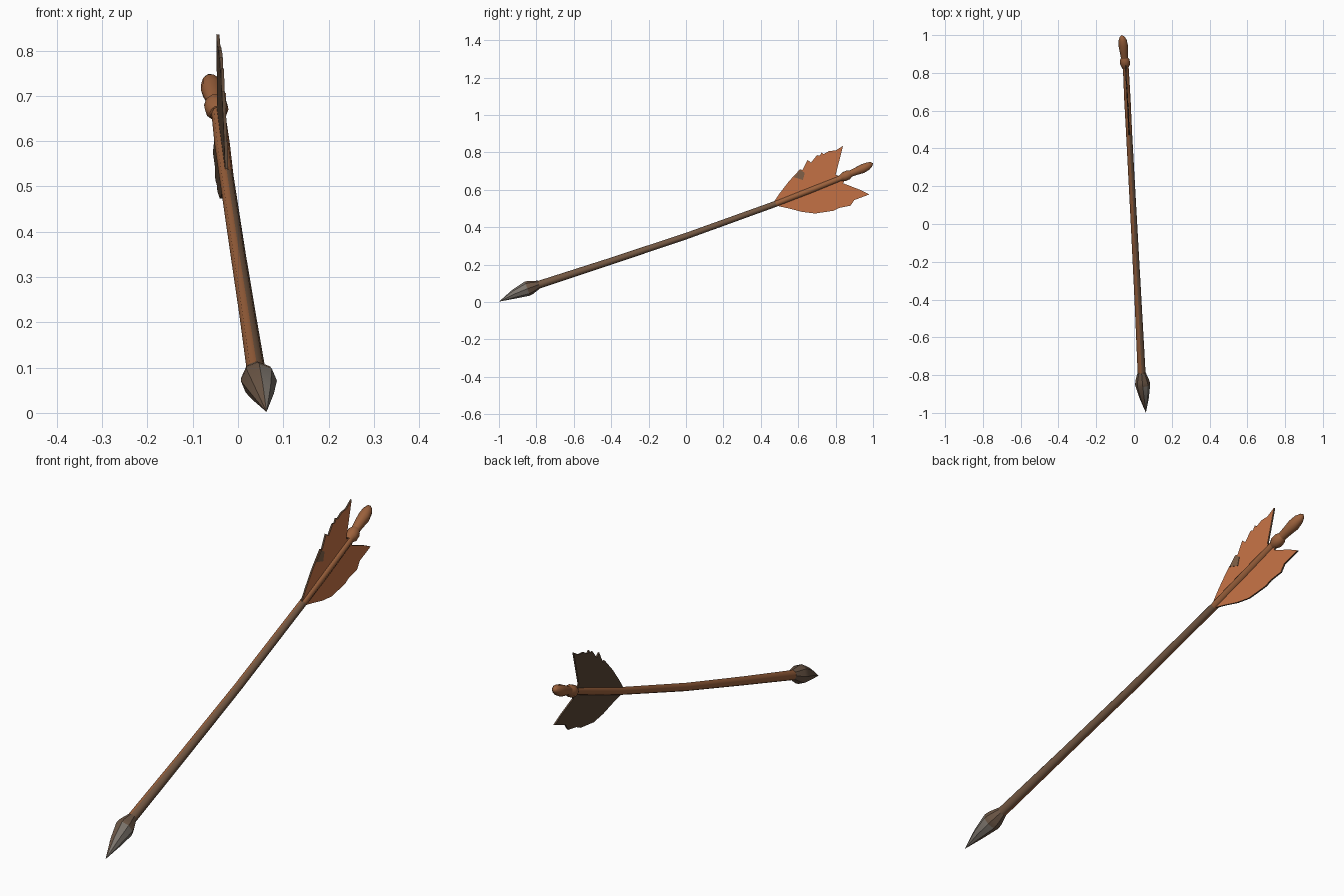
import bpy, bmesh, math
from mathutils import Vector

if "Cube" in bpy.data.objects:
    bpy.data.objects.remove(bpy.data.objects["Cube"])


def material(name, rgb):
    m = bpy.data.materials.new(name)
    m.diffuse_color = (*rgb, 1)
    m.use_nodes = True
    m.node_tree.nodes["Principled BSDF"].inputs["Base Color"].default_value = m.diffuse_color
    return m


WOOD_GREY = material("weathered wood", (0.17, 0.095, 0.054))
WOOD_WARM = material("warm wood", (0.33, 0.12, 0.045))
ORANGE = material("orange feather", (0.56, 0.17, 0.06))
DARK = material("dark feather", (0.10, 0.060, 0.036))
STEEL = material("grey steel", (0.20, 0.175, 0.15))
IRON = material("brown iron", (0.145, 0.092, 0.06))
PATCH = material("worn feather", (0.22, 0.12, 0.065))


def finish(name, bm, mats, rule, angle=None):
    bmesh.ops.recalc_face_normals(bm, faces=bm.faces)
    for f in bm.faces:
        f.normal_update()
        f.material_index = rule(f)
    me = bpy.data.meshes.new(name)
    bm.to_mesh(me)
    bm.free()
    for m in mats:
        me.materials.append(m)
    ob = bpy.data.objects.new(name, me)
    bpy.context.collection.objects.link(ob)
    if angle:
        bpy.ops.object.select_all(action='DESELECT')
        ob.select_set(True)
        bpy.context.view_layer.objects.active = ob
        bpy.ops.object.shade_smooth_by_angle(angle=math.radians(angle))
    return ob


AXIS = Vector((-0.055, 1, 0.36)).normalized()
SIDE = AXIS.cross(Vector((0, 0, 1))).normalized()
UP = SIDE.cross(AXIS)


def tube(name, stations, sides, mats, rule, angle=50):
    """Round section swept along stations of (x, y, z, radius)."""
    bm = bmesh.new()
    rings = []
    for x, y, z, r in stations:
        c = Vector((x, y, z))
        if r == 0:
            rings.append([bm.verts.new(c)] * sides)
        else:
            rings.append([bm.verts.new(c + r * (SIDE * math.cos(a) + UP * math.sin(a)))
                          for a in (2 * math.pi * i / sides for i in range(sides))])
    for a, b in zip(rings, rings[1:]):
        for i in range(sides):
            j = (i + 1) % sides
            bm.faces.new(list(dict.fromkeys((a[i], a[j], b[j], b[i]))))
    for ring in (rings[0], rings[-1]):
        if ring[0] is not ring[1]:
            bm.faces.new(ring)
    return finish(name, bm, mats, rule, angle)


def plate(name, outline, thick, mats, rule, shift=0.0):
    """Thin sheet following the shaft, outlined in (y, z)."""
    bm = bmesh.new()
    sheets = [[bm.verts.new((-0.053 * y + shift + s * thick / 2, y, z)) for y, z in outline]
              for s in (-1, 1)]
    for s in sheets:
        bm.faces.new(s)
    n = len(outline)
    for i in range(n):
        j = (i + 1) % n
        bm.faces.new((sheets[0][i], sheets[0][j], sheets[1][j], sheets[1][i]))
    return finish(name, bm, mats, rule)


# Shaft: weathered on the right side, warm on the left and between the feathers
tube("shaft",
     [(0.041, -0.80, 0.088, 0.021), (0.022, -0.42, 0.212, 0.0185), (0.0, 0.0, 0.352, 0.017),
      (-0.026, 0.48, 0.525, 0.016), (-0.035, 0.66, 0.595, 0.017), (-0.045, 0.86, 0.675, 0.015)],
     8, [WOOD_GREY, WOOD_WARM],
     lambda f: 1 if f.calc_center_median().y > 0.5 or f.normal.x < 0.1 else 0)

# Arrowhead with steel point and brown socket
tube("arrowhead",
     [(0.063, -1.0, 0.002, 0), (0.054, -0.92, 0.042, 0.025), (0.046, -0.85, 0.071, 0.040),
      (0.044, -0.83, 0.078, 0.037), (0.040, -0.785, 0.094, 0.021)],
     8, [STEEL, IRON],
     lambda f: 0 if f.calc_center_median().y < -0.87 and f.normal.x > -0.2 else 1, 35)

# Binding ring and rounded nock
tube("binding_ring",
     [(-0.046, 0.825, 0.662, 0.016), (-0.047, 0.845, 0.670, 0.026),
      (-0.049, 0.868, 0.680, 0.026), (-0.051, 0.885, 0.688, 0.016)],
     10, [WOOD_WARM], lambda f: 0)
tube("nock",
     [(-0.049, 0.86, 0.677, 0.017), (-0.053, 0.90, 0.695, 0.020), (-0.057, 0.945, 0.713, 0.025),
      (-0.060, 0.975, 0.728, 0.021), (-0.063, 0.992, 0.737, 0.012), (-0.064, 1.0, 0.742, 0)],
     10, [WOOD_WARM], lambda f: 0)

# Feathers: orange on the right side, dark on the left, ragged edges
two_sided = lambda f: 0 if f.normal.x > 0 else 1
plate("upper_feather",
      [(0.46, 0.52), (0.50, 0.58), (0.55, 0.645), (0.61, 0.71), (0.622, 0.705), (0.65, 0.76),
       (0.668, 0.745), (0.70, 0.785), (0.715, 0.782), (0.725, 0.80), (0.735, 0.79), (0.765, 0.807),
       (0.80, 0.81), (0.84, 0.835), (0.80, 0.68), (0.84, 0.667), (0.66, 0.595)],
      0.007, [ORANGE, DARK], two_sided)
plate("lower_feather",
      [(0.46, 0.52), (0.55, 0.50), (0.62, 0.482), (0.69, 0.473), (0.75, 0.482), (0.79, 0.488),
       (0.82, 0.503), (0.88, 0.515), (0.90, 0.545), (0.98, 0.575), (0.93, 0.60), (0.84, 0.635),
       (0.86, 0.672), (0.66, 0.595)],
      0.007, [ORANGE, DARK], two_sided)

# Worn patch on the upper feather
plate("worn_patch", [(0.575, 0.668), (0.625, 0.652), (0.635, 0.69), (0.612, 0.706)],
      0.003, [PATCH], lambda f: 0, 0.004)
